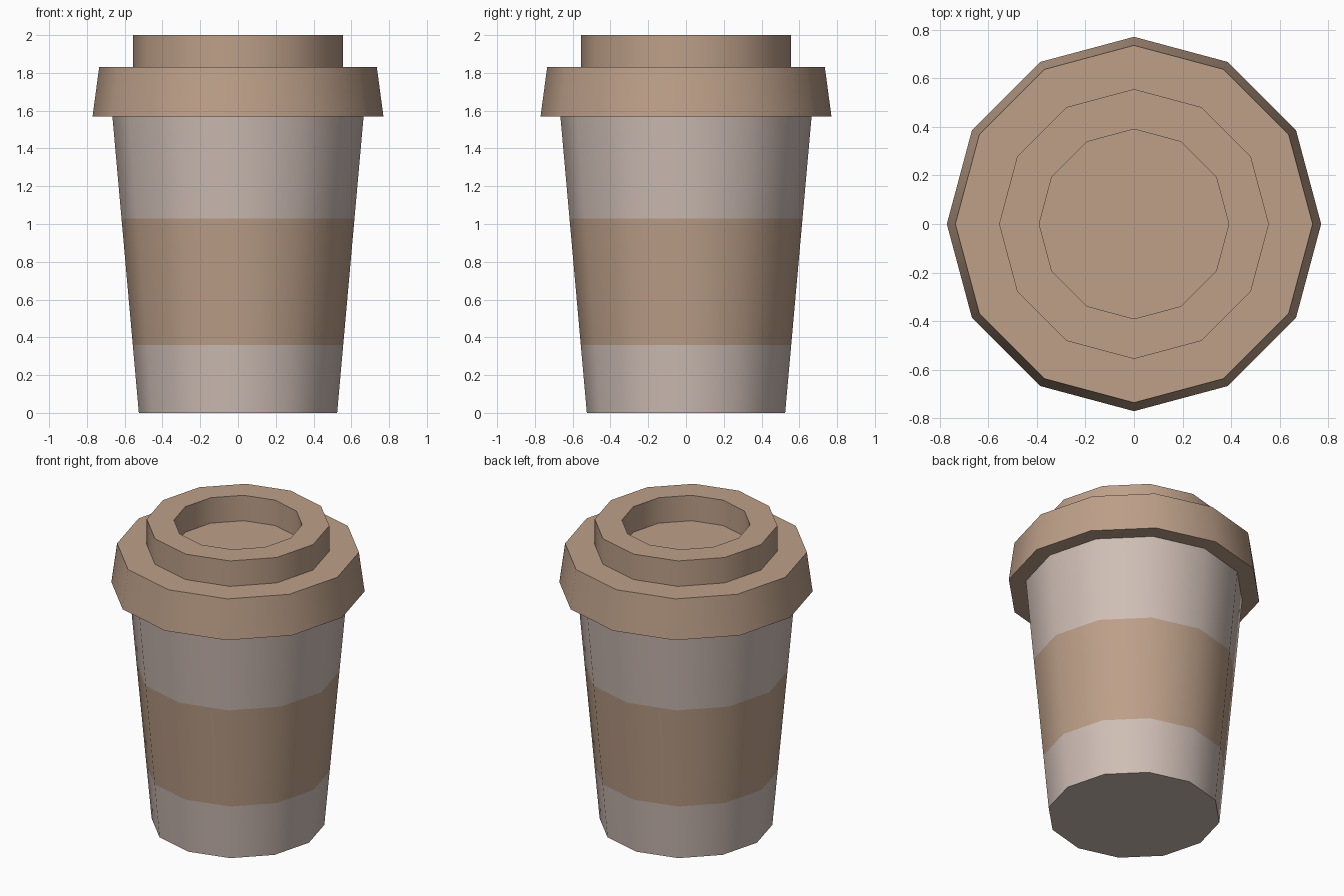
import bpy
import math

SIDES = 12

cube = bpy.data.objects.get("Cube")
if cube:
    bpy.data.objects.remove(cube, do_unlink=True)


def make_material(name, rgb):
    mat = bpy.data.materials.new(name)
    mat.use_nodes = True
    color = (*rgb, 1.0)
    mat.diffuse_color = color
    mat.node_tree.nodes["Principled BSDF"].inputs["Base Color"].default_value = color
    return mat


def lathe(name, profile, materials):
    """Turn a (radius, height) profile about z and cap both ends."""
    verts, faces = [], []
    for radius, z in profile:
        for i in range(SIDES):
            a = math.tau * i / SIDES
            verts.append((radius * math.cos(a), radius * math.sin(a), z))
    for ring in range(len(profile) - 1):
        for i in range(SIDES):
            j = (i + 1) % SIDES
            low, high = ring * SIDES, (ring + 1) * SIDES
            faces.append((low + i, low + j, high + j, high + i))
    last = (len(profile) - 1) * SIDES
    faces.append(tuple(reversed(range(SIDES))))
    faces.append(tuple(range(last, last + SIDES)))
    mesh = bpy.data.meshes.new(name)
    mesh.from_pydata(verts, [], faces)
    for mat in materials:
        mesh.materials.append(mat)
    obj = bpy.data.objects.new(name, mesh)
    bpy.context.collection.objects.link(obj)
    bpy.ops.object.select_all(action="DESELECT")
    obj.select_set(True)
    bpy.context.view_layer.objects.active = obj
    bpy.ops.object.shade_smooth_by_angle(angle=math.radians(40))
    return obj


paper = make_material("pale_paper", (0.62, 0.51, 0.46))
cardboard = make_material("tan_cardboard", (0.51, 0.35, 0.25))

# Tapered cup, with rings at the edges of the sleeve band
RIM_Z, BASE_R, RIM_R = 1.57, 0.525, 0.665
SLEEVE_LOW, SLEEVE_HIGH = 0.36, 1.03
cup_profile = [(BASE_R + (RIM_R - BASE_R) * z / RIM_Z, z)
               for z in (0, SLEEVE_LOW, SLEEVE_HIGH, RIM_Z)]
cup = lathe("cup", cup_profile, [paper, cardboard])

# Sleeve band painted by height
for face in cup.data.polygons:
    if SLEEVE_LOW < face.center.z < SLEEVE_HIGH:
        face.material_index = 1

# Lid: flared skirt, flat shoulder, raised ring and sunken centre
lathe("lid", [(0.77, RIM_Z), (0.735, 1.83), (0.555, 1.83), (0.555, 2.0),
              (0.39, 2.0), (0.39, 1.83)], [cardboard])
